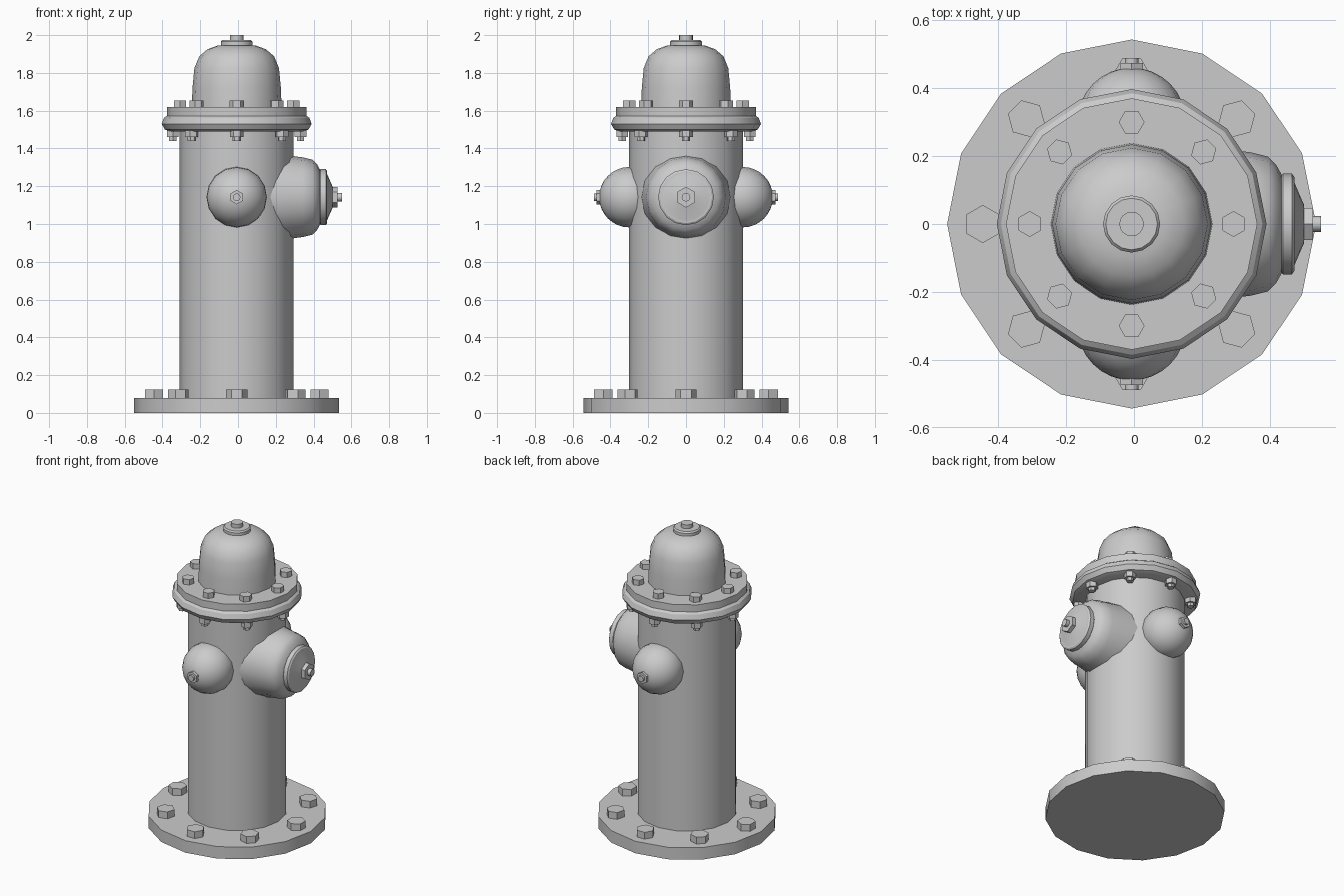
import bpy, bmesh, math
from mathutils import Matrix

if "Cube" in bpy.data.objects:
    bpy.data.objects.remove(bpy.data.objects["Cube"])

AX = -0.007      # x of the vertical axis
OUTLET_Z = 1.142


def lathe(name, profile, matrix, sides=16, turn=0.0, sharp=32):
    """Revolve (radius, height) points about local z; ends are capped or meet at a pole."""
    bm = bmesh.new()
    rings = []
    for r, h in profile:
        n = sides if r > 0 else 1
        rings.append([bm.verts.new((r * math.cos(turn + 2 * math.pi * i / sides),
                                    r * math.sin(turn + 2 * math.pi * i / sides), h))
                      for i in range(n)])
    for a, b in zip(rings, rings[1:]):
        for i in range(sides):
            j = (i + 1) % sides
            if len(b) == 1:
                bm.faces.new((a[i], a[j], b[0]))
            elif len(a) == 1:
                bm.faces.new((a[0], b[j], b[i]))
            else:
                bm.faces.new((a[i], a[j], b[j], b[i]))
    for ring in (rings[0], rings[-1]):
        if len(ring) > 1:
            bm.faces.new(ring)
    bmesh.ops.recalc_face_normals(bm, faces=bm.faces[:])
    for f in bm.faces:
        f.smooth = True
    for e in bm.edges:
        e.smooth = e.calc_face_angle(0) < math.radians(sharp)
    mesh = bpy.data.meshes.new(name)
    bm.to_mesh(mesh)
    bm.free()
    ob = bpy.data.objects.new(name, mesh)
    ob.matrix_world = matrix
    bpy.context.collection.objects.link(ob)
    return ob


def bolt_circle(name, radius, profile):
    for k in range(8):
        m = (Matrix.Translation((AX, 0, 0)) @ Matrix.Rotation(k * math.pi / 4, 4, 'Z')
             @ Matrix.Translation((radius, 0, 0)))
        lathe(f"{name}_{k + 1}", profile, m, 6, math.pi / 6)


def sideways(angle):
    """Local z points outward horizontally at this compass angle."""
    return (Matrix.Translation((AX, 0, OUTLET_Z)) @ Matrix.Rotation(angle, 4, 'Z')
            @ Matrix.Rotation(math.pi / 2, 4, 'Y'))


up = Matrix.Translation((AX, 0, 0))

# Base and barrel
lathe("base_flange", [(0.543, 0), (0.543, 0.08)], up)
lathe("barrel", [(0.302, 0.07), (0.302, 1.5)], up)
bolt_circle("base_bolt", 0.438, [(0.056, 0.075), (0.056, 0.125)])

# Upper flange: rounded ring, flat plate, bolts and nuts
lathe("flange_ring", [(0.352, 1.49), (0.38, 1.50), (0.397, 1.53), (0.385, 1.562), (0.37, 1.573)], up)
lathe("flange_plate", [(0.37, 1.565), (0.37, 1.62)], up)
bolt_circle("flange_bolt", 0.30, [(0.038, 1.61), (0.038, 1.655)])
bolt_circle("flange_nut", 0.338, [(0.036, 1.495), (0.036, 1.46)])
bolt_circle("flange_stud", 0.338, [(0.022, 1.465), (0.022, 1.44)])

# Bonnet with operating nut
lathe("bonnet", [(0.238, 1.61), (0.234, 1.72), (0.224, 1.825), (0.198, 1.888), (0.155, 1.925),
                 (0.10, 1.945), (0, 1.952)], up)
lathe("bonnet_disc", [(0.084, 1.945), (0.084, 1.965), (0.076, 1.974)], up)
lathe("bonnet_nut", [(0.036, 1.965), (0.036, 2.0)], up)

# Two small side outlets, front and back
for name, ang in (("front", -math.pi / 2), ("back", math.pi / 2)):
    m = sideways(ang)
    dome = [(0.16 * math.cos(t), 0.30 + 0.16 * math.sin(t))
            for t in (math.radians(-56.25 + 22.5 * i / 2) for i in range(13))]
    lathe(f"{name}_outlet", dome + [(0, 0.46)], m)
    lathe(f"{name}_outlet_nut", [(0.038, 0.44), (0.038, 0.474)], m, 6)
    lathe(f"{name}_outlet_stem", [(0.02, 0.46), (0.02, 0.488)], m, 12)

# Large outlet on the right
m = sideways(0)
lathe("main_outlet", [(0.242, 0.12), (0.235, 0.21), (0.216, 0.31), (0.211, 0.35),
                      (0.198, 0.402), (0.175, 0.425), (0.13, 0.45)], m)
lathe("main_outlet_cap", [(0.138, 0.435), (0.148, 0.445), (0.148, 0.472), (0.138, 0.479),
                          (0.122, 0.479), (0.055, 0.508)], m)
lathe("main_outlet_nut", [(0.055, 0.5), (0.055, 0.534)], m, 6)
lathe("main_outlet_stem", [(0.023, 0.525), (0.023, 0.557)], m, 12)
